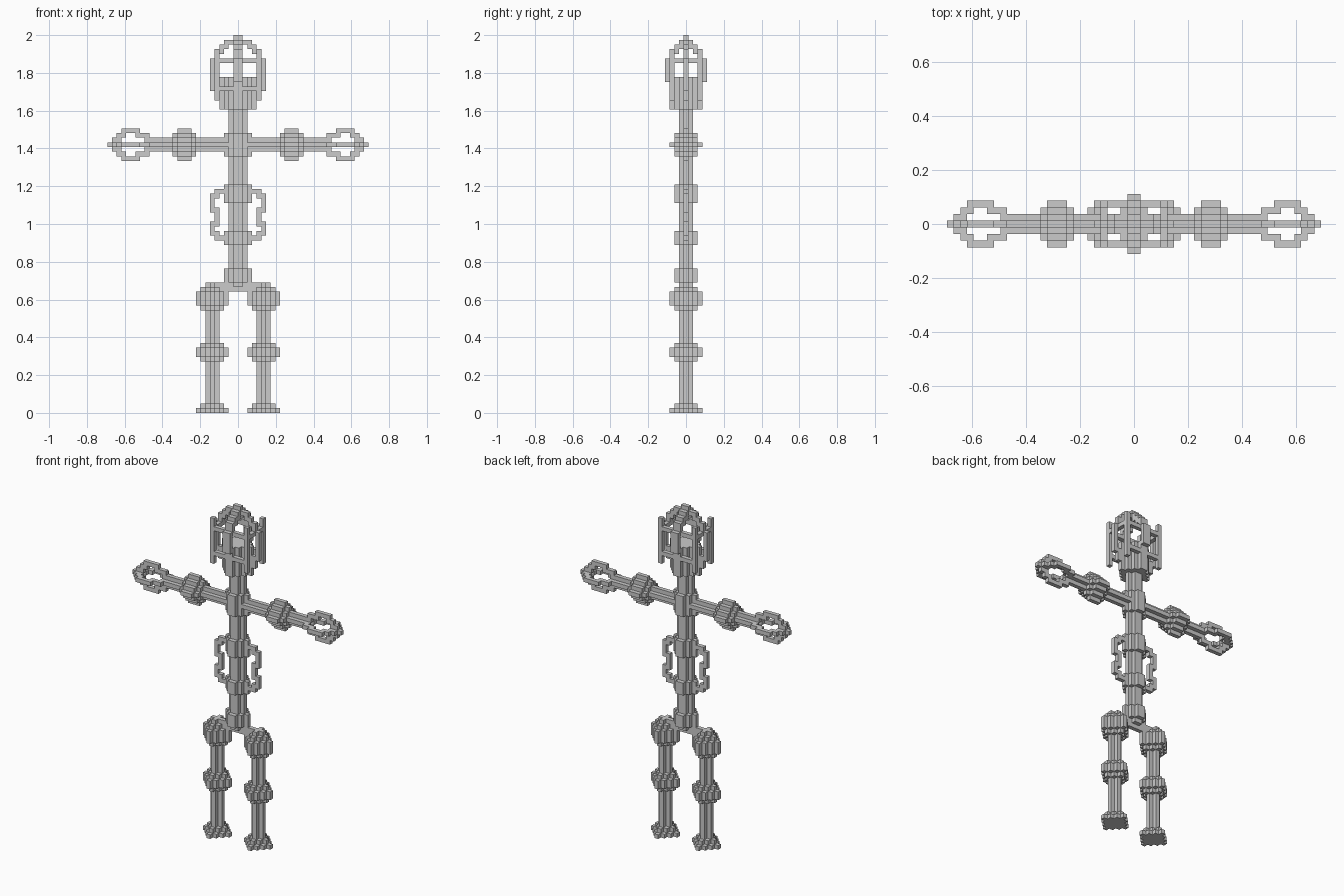
import bpy, bmesh

if "Cube" in bpy.data.objects:
    bpy.data.objects.remove(bpy.data.objects["Cube"])

V = 2 / 81  # edge length of one block

grey = bpy.data.materials.new("light_grey")
grey.diffuse_color = (0.6, 0.6, 0.6, 1)
grey.use_nodes = True
grey.node_tree.nodes["Principled BSDF"].inputs["Base Color"].default_value = grey.diffuse_color


def build(name, cells):
    """Make one mesh from block cells (x from i to i+1, y centred on j, z from k)."""
    cells = set(cells)
    bm = bmesh.new()
    verts = {}

    def vert(p):
        if p not in verts:
            verts[p] = bm.verts.new((p[0] * V, (p[1] - 0.5) * V, p[2] * V))
        return verts[p]

    for c in cells:
        for axis in range(3):
            for side in (0, 1):
                n = list(c)
                n[axis] += 2 * side - 1
                if tuple(n) in cells:
                    continue
                a, b = (axis + 1) % 3, (axis + 2) % 3
                ring = []
                for da, db in ((0, 0), (1, 0), (1, 1), (0, 1)):
                    p = list(c)
                    p[axis] += side
                    p[a] += da
                    p[b] += db
                    ring.append(vert(tuple(p)))
                bm.faces.new(ring if side else ring[::-1])
    me = bpy.data.meshes.new(name)
    bm.to_mesh(me)
    bm.free()
    me.materials.append(grey)
    ob = bpy.data.objects.new(name, me)
    bpy.context.collection.objects.link(ob)


def disc(r):
    """Stepped diamond section of radius r as (a, b) offsets."""
    return [(a, b) for a in range(-r, r + 1) for b in range(-r, r + 1)
            if abs(a) + abs(b) <= r]


def mirror(cells):
    cells = set(cells)
    return cells | {(-1 - i, j, k) for i, j, k in cells}


def middle(r, k0, k1):
    """Upright post on the centre line, one block wider in x than in y."""
    return mirror((a, b, k) for a, b in disc(r) if a >= 0 for k in range(k0, k1 + 1))


def upright(ci, r, k0, k1):
    return {(ci + a, b, k) for a, b in disc(r) for k in range(k0, k1 + 1)}


def lying(i0, i1, r, ck=57):
    return {(i, a, ck + b) for a, b in disc(r) for i in range(i0, i1 + 1)}


def pair(name, cells):
    """Right part and its mirrored left part."""
    build("right_" + name, cells)
    build("left_" + name, {(-1 - i, j, k) for i, j, k in cells})


# Spine with its thicker joints
build("spine", middle(1, 27, 65))
for name, k0, k1 in (("pelvis", 28, 30), ("waist_joint", 36, 38),
                     ("rib_joint", 45, 48), ("chest_joint", 55, 59)):
    build(name, middle(2, k0, k1))

# Side loops of the belly
loop = {(i, 0, 47) for i in (2, 3, 4)} | {(i, 0, 37) for i in (2, 3, 4)}
loop |= {(4, 0, 46), (4, 0, 38)}
loop |= {(5, 0, k) for k in range(43, 47)} | {(4, 0, k) for k in range(40, 44)}
loop |= {(5, 0, k) for k in range(38, 41)}
pair("belly_loop", loop)

# Arms, elbows and open cage hands
pair("arm", lying(2, 18, 1))
pair("elbow", lying(9, 13, 2) | lying(10, 12, 3))
outline = [(27, 0), (26, 0), (26, 1), (25, 1), (25, 2), (24, 2),
           (21, 2), (20, 2), (19, 2), (19, 1)]
outline += [(i, 3) for i in range(21, 25)]
hand = set()
for i, r in outline:
    for s in (-r, r):
        hand |= {(i, s, 57), (i, 0, 57 + s)}
pair("hand", hand)

# Hips, legs, knees and feet
build("hip_bar", mirror({(i, 0, 27) for i in range(7)} | {(i, 0, 26) for i in range(4)}
                        | {(5, j, 27) for j in (-1, 0, 1)}))
pair("leg", upright(5, 1, 0, 26))
pair("hip", upright(5, 2, 22, 26) | upright(5, 3, 23, 25))
pair("knee", upright(5, 2, 11, 14) | upright(5, 3, 12, 13))
pair("foot", upright(5, 3, 0, 0) | upright(5, 2, 1, 1))

# Jaw
build("jaw", middle(3, 65, 71))

# Dome: two crossing arches
side_arch = {(0, 80), (0, 79), (1, 79), (2, 79), (2, 78), (3, 78), (3, 77),
             (4, 77), (4, 76), (4, 75), (4, 69), (4, 67), (4, 68)}
side_arch |= {(5, k) for k in range(69, 76)}
build("side_arch", mirror((i, 0, k) for i, k in side_arch))
front_arch = {(0, 80), (0, 79), (1, 79), (1, 78), (2, 78), (2, 77), (3, 77), (3, 76), (3, 75)}
front_arch |= {(4, k) for k in range(71, 76)}
build("front_arch", mirror((0, s * j, k) for j, k in front_arch for s in (-1, 1)))

# Open frame around the head: corner posts and bars
frame = {(4, j, k) for j in (-3, 3) for k in range(67, 78)}
frame |= {(i, j, k) for i in range(5) for j in (-3, 3) for k in (69, 75)}
frame |= {(4, j, 75) for j in range(-3, 4)}
build("head_frame", mirror(frame))
